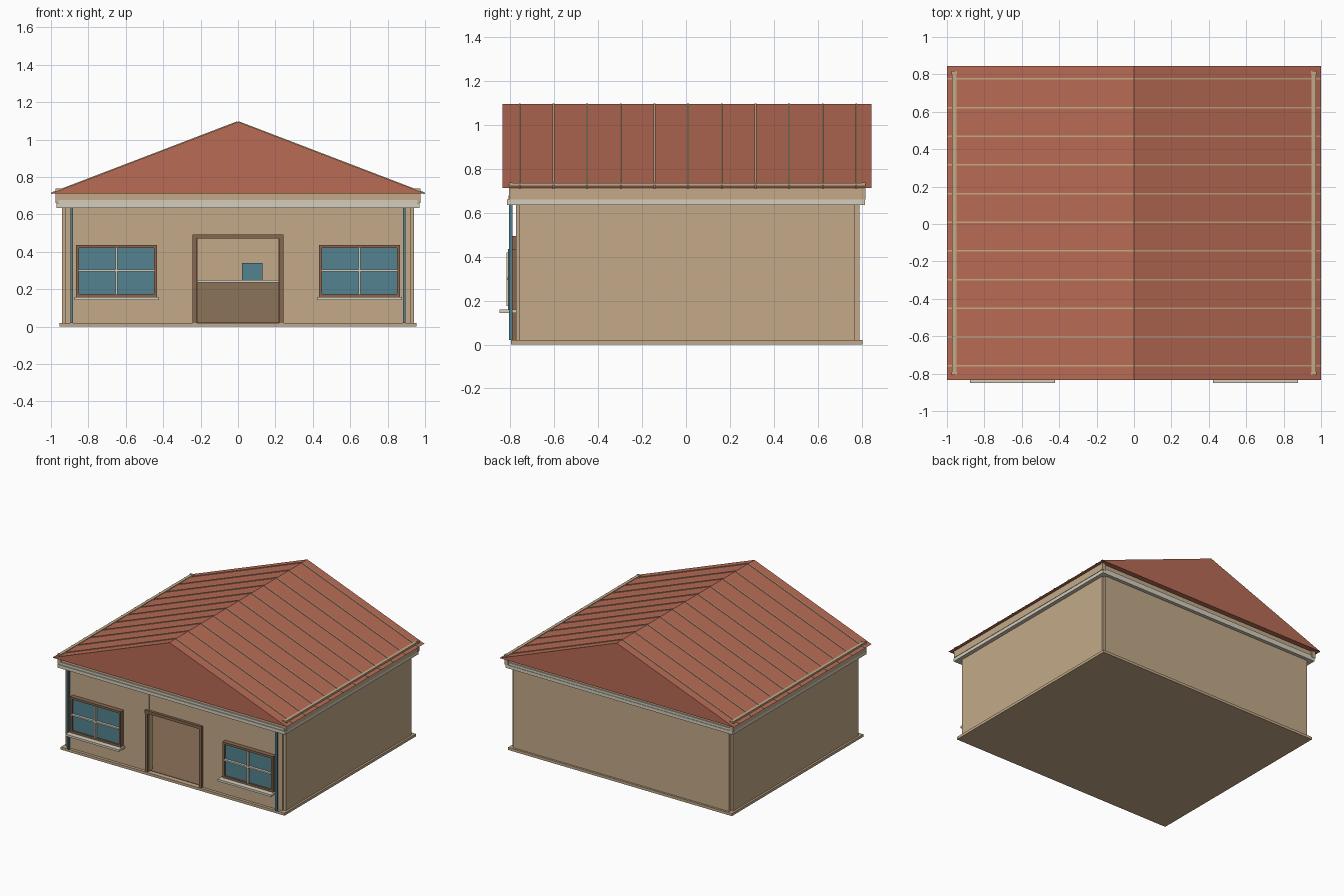
import bpy
import bmesh
from math import atan2
from mathutils import Matrix, Vector

if "Cube" in bpy.data.objects:
    bpy.data.objects.remove(bpy.data.objects["Cube"])


def material(name, *rgb):
    """Make a flat material from 0-255 display values."""
    col = [(c / 255 / 12.92) if c < 11 else ((c / 255 + 0.055) / 1.055) ** 2.4 for c in rgb] + [1]
    m = bpy.data.materials.new(name)
    m.use_nodes = True
    m.diffuse_color = col
    bsdf = m.node_tree.nodes["Principled BSDF"]
    bsdf.inputs["Base Color"].default_value = col
    bsdf.inputs["Roughness"].default_value = 0.9
    return m


TAN = material("tan plaster", 195, 170, 137)
RED = material("terracotta roof", 184, 107, 85)
BROWN = material("brown frame", 134, 102, 79)
WOOD = material("wood floor", 140, 114, 89)
WHITE = material("off white trim", 213, 206, 189)
TEAL = material("teal glass", 83, 130, 144)


def add(name, bm, mat):
    me = bpy.data.meshes.new(name)
    bmesh.ops.recalc_face_normals(bm, faces=bm.faces)
    bm.to_mesh(me)
    bm.free()
    me.materials.append(mat)
    ob = bpy.data.objects.new(name, me)
    bpy.context.scene.collection.objects.link(ob)
    return ob


def box(name, x, y, z, mat):
    """Box given by its (low, high) range on each axis."""
    bm = bmesh.new()
    bmesh.ops.create_cube(bm, size=1)
    for v in bm.verts:
        v.co = [r[0] if c < 0 else r[1] for c, r in zip(v.co, (x, y, z))]
    return add(name, bm, mat)


def pair(name, x, y, z, mat):
    """The same box on the left (+x) and right (-x)."""
    box("left_" + name, x, y, z, mat)
    box("right_" + name, (-x[1], -x[0]), y, z, mat)


# base slab and interior floor
FLOOR, CEIL = 0.02, 0.635
FULL = (FLOOR, CEIL)
box("base_slab", (-0.955, 0.955), (-0.797, 0.805), (0, FLOOR), TAN)
box("interior_floor", (-0.89, 0.89), (-0.76, 0.76), (FLOOR, 0.023), WOOD)

# walls with stepped corners, open at the doorway
pair("side_wall", (0.9, 0.94), (-0.76, 0.77), FULL, TAN)
box("back_wall", (-0.922, 0.922), (0.75, 0.79), FULL, TAN)
pair("front_wall", (0.216, 0.922), (-0.775, -0.735), FULL, TAN)
box("door_lintel_wall", (-0.216, 0.216), (-0.773, -0.735), (0.475, CEIL), TAN)

# doorway frame
pair("door_jamb", (0.22, 0.242), (-0.79, -0.73), (FLOOR, 0.475), BROWN)
box("door_head", (-0.242, 0.242), (-0.793, -0.73), (0.472, 0.494), BROWN)

# reception counter inside
box("counter", (-0.5, 0.5), (0.25, 0.4), (FLOOR, 0.235), WOOD)
box("counter_top", (-0.52, 0.52), (0.22, 0.42), (0.235, 0.25), WHITE)
box("counter_screen", (0.022, 0.13), (0.3, 0.32), (0.25, 0.34), TEAL)

# teal corner strips on the front
pair("corner_strip", (0.881, 0.896), (-0.806, -0.79), (FLOOR, 0.66), TEAL)

# windows
for side in (-1, 1):
    label = "left" if side > 0 else "right"
    mid, half, low, high, t = side * 0.65, 0.216, 0.16, 0.436, 0.016

    def part(name, x0, x1, y0, z, mat):
        box(f"{label}_window_{name}", (mid + x0, mid + x1), (y0, -0.77), z, mat)

    part("glass", -half + t, half - t, -0.797, (low + t, high - t), TEAL)
    part("stile_a", -half, -half + t, -0.81, (low, high), BROWN)
    part("stile_b", half - t, half, -0.81, (low, high), BROWN)
    part("top_rail", -half + t, half - t, -0.81, (high - t, high), BROWN)
    part("bottom_rail", -half + t, half - t, -0.81, (low, low + t), BROWN)
    part("upright_bar", -0.006, 0.006, -0.818, (low + t, high - t), WHITE)
    part("cross_bar", -half + t, half - t, -0.816, (0.295, 0.306), WHITE)
    part("sill", -0.228, 0.228, -0.85, (0.144, 0.16), WHITE)

# trim below the roof
box("eaves_trim", (-0.97, 0.97), (-0.815, 0.816), (CEIL, 0.66), WHITE)
box("eaves_core", (-0.955, 0.955), (-0.8, 0.805), (0.66, 0.712), TAN)
box("front_trim", (-0.96, 0.96), (-0.808, -0.8), (0.66, 0.678), WHITE)
box("back_trim", (-0.96, 0.96), (0.805, 0.812), (0.66, 0.678), WHITE)

# gutters with end caps, rising just above the roof edge
pair("gutter", (0.95, 0.973), (-0.8, 0.81), (0.66, 0.736), TAN)
pair("gutter_front_cap", (0.946, 0.976), (-0.806, -0.79), (0.66, 0.738), TAN)
pair("gutter_back_cap", (0.946, 0.976), (0.8, 0.818), (0.66, 0.738), TAN)

# gabled roof
EAVE, RIDGE = 0.712, 1.095
bm = bmesh.new()
gable = bm.faces.new([bm.verts.new((x, -0.835, z)) for x, z in ((-1, EAVE), (1, EAVE), (0, RIDGE))])
sweep = bmesh.ops.extrude_face_region(bm, geom=[gable], use_keep_orig=True)["geom"]
bmesh.ops.translate(bm, verts=[g for g in sweep if isinstance(g, bmesh.types.BMVert)], vec=(0, 1.68, 0))
add("roof", bm, RED)

# seam ribs running down both slopes
slope = Vector((1, 0, EAVE - RIDGE))
for side, label in ((1, "left"), (-1, "right")):
    bm = bmesh.new()
    for i in range(11):
        place = (Matrix.Translation((side * 0.5, -0.757 + i * 0.1533, (EAVE + RIDGE) / 2))
                 @ Matrix.Rotation(side * atan2(-slope.z, slope.x), 4, "Y")
                 @ Matrix.Diagonal((slope.length * 0.997, 0.008, 0.009, 1)))
        bmesh.ops.create_cube(bm, size=1, matrix=place)
    add(label + "_roof_ribs", bm, TAN)
